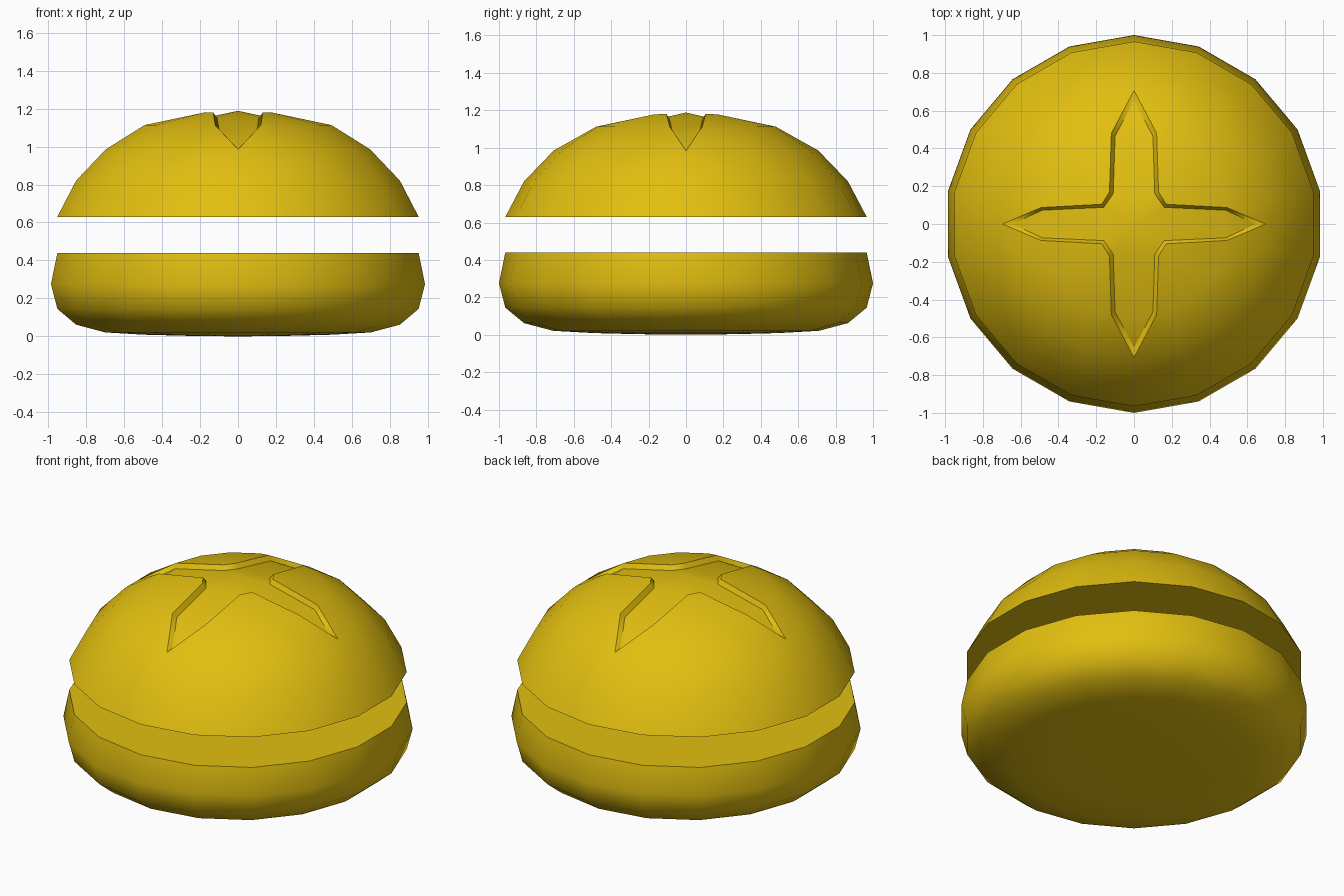
import bpy, bmesh, math
from mathutils import Vector
from mathutils.geometry import delaunay_2d_cdt

if "Cube" in bpy.data.objects:
    bpy.data.objects.remove(bpy.data.objects["Cube"])

SIDES = 18
STEP = math.tau / SIDES
GROOVE_DEPTH = 0.03

crust = bpy.data.materials.new("golden yellow")
crust.use_nodes = True
color = (0.76, 0.52, 0.005, 1)
crust.diffuse_color = color
crust.node_tree.nodes["Principled BSDF"].inputs["Base Color"].default_value = color


def ring(radius):
    """Points of one polygonal ring, with a corner at the back."""
    return [Vector((radius * math.cos(math.pi / 2 + i * STEP),
                    radius * math.sin(math.pi / 2 + i * STEP))) for i in range(SIDES)]


def height(point, profile):
    """Height of the faceted dome above a plan point."""
    rho = max(point.dot(Vector((math.cos(i * STEP), math.sin(i * STEP))))
              for i in range(SIDES)) / math.cos(STEP / 2)
    for (r0, z0), (r1, z1) in zip(profile, profile[1:]):
        if rho <= r1:
            return z0 + (z1 - z0) * (rho - r0) / (r1 - r0)
    return profile[-1][1]


def star(quarter):
    """Mirror one quarter outline (x tip to just before y tip) into a closed star."""
    half = quarter + [(-x, y) for x, y in reversed(quarter[1:]) if x > 0]
    half.append((-quarter[0][0], 0))
    return [Vector(p) for p in half + [(x, -y) for x, y in reversed(half[1:-1])]]


def finish(bm, name):
    """Close the flat cut side, shade smoothly and add the object."""
    rim = [e for e in bm.edges if e.is_boundary]
    for e in rim:
        e.smooth = False
    bmesh.ops.holes_fill(bm, edges=rim, sides=0)
    bmesh.ops.recalc_face_normals(bm, faces=bm.faces)
    for f in bm.faces:
        f.smooth = True
    mesh = bpy.data.meshes.new(name)
    bm.to_mesh(mesh)
    bm.free()
    mesh.materials.append(crust)
    obj = bpy.data.objects.new(name, mesh)
    bpy.context.collection.objects.link(obj)


# Top bun: faceted dome with a sunken four-pointed star
dome = [(0, 1.218), (0.215, 1.178), (0.5, 1.113), (0.707, 0.985), (0.866, 0.82), (0.966, 0.63)]
outer = star([(0.697, 0), (0.492, 0.087), (0.17, 0.105), (0.13, 0.17), (0.12, 0.48), (0, 0.707)])
inner = star([(0.645, 0), (0.485, 0.073), (0.16, 0.088), (0.11, 0.16), (0.1, 0.465), (0, 0.655)])

points = outer + inner + [Vector((0, 0))]
n = len(outer)
edges = [(base + i, base + (i + 1) % n) for base in (0, n) for i in range(n)]
for radius, _ in dome[2:]:
    for p in ring(radius):
        in_arm = radius == 0.5 and min(abs(p.x), abs(p.y)) < 0.1
        if not in_arm and min((p - q).length for q in outer) > 0.005:
            points.append(p)

flat, links, tris, source, link_source, _ = delaunay_2d_cdt(points, edges, [], 0, 1e-5)
bm = bmesh.new()
verts = []
for p, src in zip(flat, source):
    sunken = any(n <= s <= 2 * n for s in src)
    verts.append(bm.verts.new((p.x, p.y, height(p, dome) - GROOVE_DEPTH * sunken)))
for t in tris:
    bm.faces.new([verts[i] for i in t])
for (a, b), src in zip(links, link_source):
    if src:
        edge = bm.edges.get((verts[a], verts[b]))
        if edge:
            edge.smooth = False
finish(bm, "top_bun")

# Bottom bun: stacked rings closing to a nearly flat base
base = [(0.966, 0.44), (1, 0.275), (0.966, 0.145), (0.866, 0.062), (0.71, 0.021),
        (0.5, 0.009), (0.26, 0.003)]
bm = bmesh.new()
rings = [[bm.verts.new((p.x, p.y, z)) for p in ring(r)] for r, z in base]
for upper, lower in zip(rings, rings[1:]):
    for i in range(SIDES):
        j = (i + 1) % SIDES
        bm.faces.new((upper[i], lower[i], lower[j], upper[j]))
centre = bm.verts.new((0, 0, 0))
for i in range(SIDES):
    bm.faces.new((rings[-1][i], centre, rings[-1][(i + 1) % SIDES]))
finish(bm, "bottom_bun")
